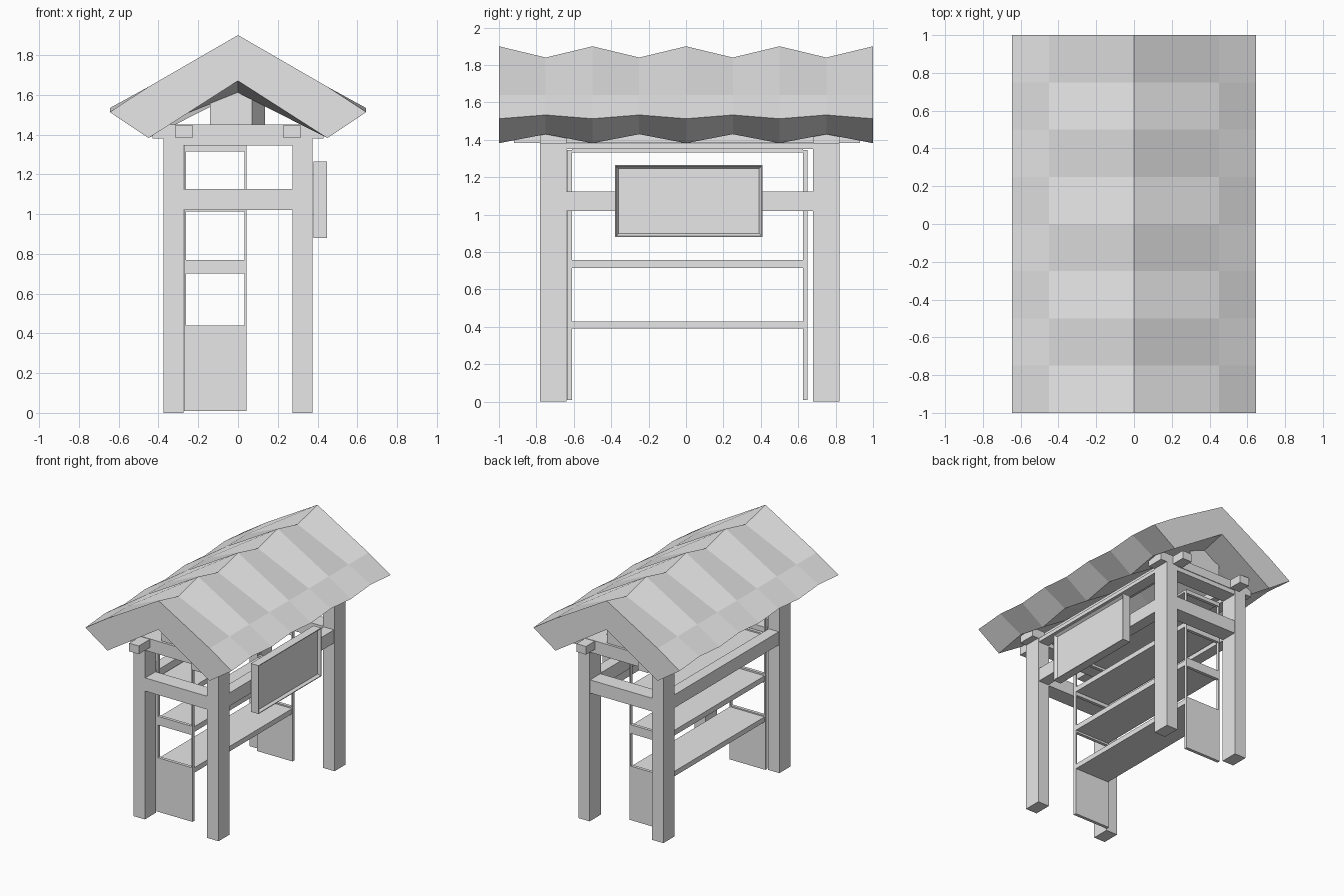
import bpy, bmesh

if "Cube" in bpy.data.objects:
    bpy.data.objects.remove(bpy.data.objects["Cube"])

grey = bpy.data.materials.new("plain_grey")
grey.diffuse_color = (0.8, 0.8, 0.8, 1)
grey.use_nodes = True
grey.node_tree.nodes["Principled BSDF"].inputs["Base Color"].default_value = grey.diffuse_color


def finish(name, bm):
    bmesh.ops.recalc_face_normals(bm, faces=bm.faces)
    me = bpy.data.meshes.new(name)
    bm.to_mesh(me)
    bm.free()
    me.materials.append(grey)
    ob = bpy.data.objects.new(name, me)
    bpy.context.collection.objects.link(ob)
    return ob


def box(name, x, y, z):
    bm = bmesh.new()
    bmesh.ops.create_cube(bm, size=1)
    for v in bm.verts:
        v.co = [r[0] if c < 0 else r[1] for c, r in zip(v.co, (x, y, z))]
    return finish(name, bm)


def loft(name, rings):
    """Join matching closed rings and cap both ends."""
    bm = bmesh.new()
    vs = [[bm.verts.new(p) for p in ring] for ring in rings]
    n = len(vs[0])
    for a, b in zip(vs, vs[1:]):
        for i in range(n):
            j = (i + 1) % n
            bm.faces.new((a[i], a[j], b[j], b[i]))
    bm.faces.new(vs[0])
    bm.faces.new(vs[-1])
    return finish(name, bm)


# Wavy gable roof: alternating high and low cross-sections
def section(y, ridge, eave, lip, under):
    half = [(0.45, 1.64), (0.645, eave), (0.45, lip)]
    pts = [(0, ridge)] + half + [(0, under)] + [(-x, z) for x, z in reversed(half)]
    return [(x, y, z) for x, z in pts]


HIGH, LOW = (1.9, 1.513, 1.382, 1.67), (1.84, 1.533, 1.43, 1.61)
loft("roof", [section(-1 + 0.25 * i, *(LOW if i % 2 else HIGH)) for i in range(9)])

# End frames: posts, cross rails, roof beams and king posts
ENDS = {"front": (-0.78, -0.64), "back": (0.68, 0.82)}
for end, (y0, y1) in ENDS.items():
    for side, x in (("left", (-0.375, -0.275)), ("right", (0.275, 0.375))):
        box(f"{end}_{side}_post", x, (y0, y1), (0, 1.38))
    box(f"{end}_cross_rail", (-0.275, 0.275), (y0 + 0.005, y1 - 0.005), (1.02, 1.125))
    box(f"{end}_top_rail", (-0.275, 0.275), (y0 + 0.005, y1 - 0.005), (1.345, 1.38))
    box(f"{end}_roof_beam", (-0.43, 0.43), (y0, y1), (1.38, 1.45))
    # King post with one slanted corner
    plan = [(-0.14, y0 + 0.02), (0.07, y0 + 0.02), (0.135, y1 - 0.02), (-0.14, y1 - 0.02)]
    loft(f"{end}_king_post", [[(x, y, z) for x, y in plan] for z in (1.45, 1.63)])

# Lengthwise rails and beams
for side, s in (("left", -1), ("right", 1)):
    xr = sorted((s * 0.28, s * 0.37))
    box(f"{side}_side_rail", xr, (-0.64, 0.68), (1.02, 1.125))
    box(f"{side}_top_rail", xr, (-0.64, 0.68), (1.35, 1.38))
    box(f"{side}_long_beam", sorted((s * 0.23, s * 0.315)), (-0.92, 0.93), (1.382, 1.447))

# Shelf unit: open end panels and boards
SX = (-0.265, 0.04)
for end, y in (("front", (-0.635, -0.61)), ("back", (0.625, 0.65))):
    box(f"{end}_shelf_panel", SX, y, (0.01, 0.44))
    for side, x in (("left", (-0.272, -0.262)), ("right", (0.033, 0.043))):
        box(f"{end}_{side}_shelf_stile", x, y, (0.01, 1.345))
    for i, z in enumerate(((0.70, 0.77), (1.012, 1.09), (1.315, 1.345))):
        box(f"{end}_shelf_crosspiece_{i + 1}", SX, y, z)
for i, z in enumerate(((0.39, 0.43), (0.715, 0.757), (1.04, 1.08), (1.333, 1.35))):
    box(f"shelf_{i + 1}", SX, (-0.61, 0.625), z)

# Sign board with a recessed face
sign = box("sign_board", (0.38, 0.447), (-0.38, 0.41), (0.88, 1.265))
bm = bmesh.new()
bm.from_mesh(sign.data)
bm.normal_update()
face = max(bm.faces, key=lambda f: f.normal.x)
bmesh.ops.inset_region(bm, faces=[face], thickness=0.008, depth=0)
bmesh.ops.inset_region(bm, faces=[face], thickness=0.018, depth=-0.02)
bm.to_mesh(sign.data)
bm.free()
